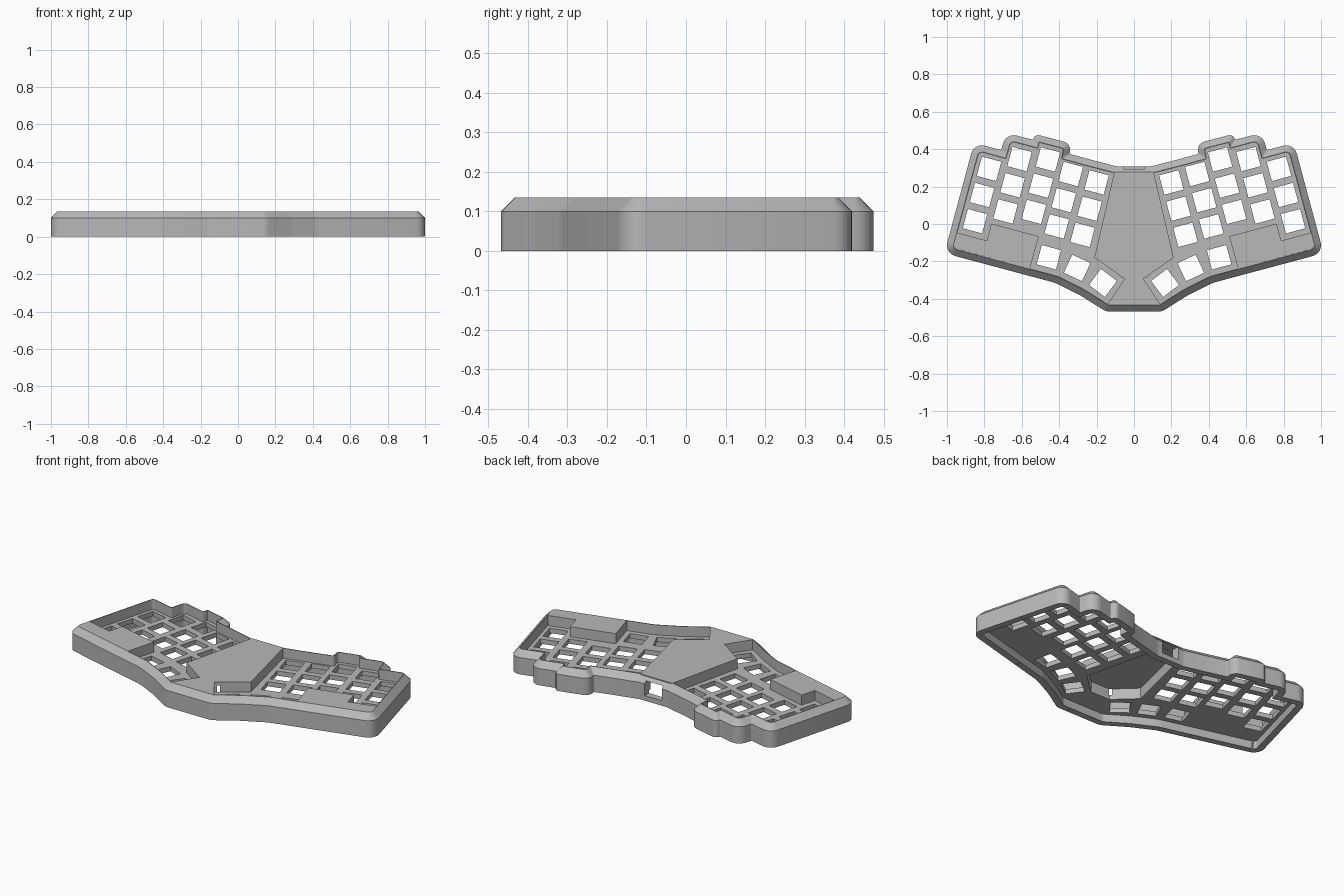
import bpy, bmesh, math
from mathutils import Vector, Matrix

cube = bpy.data.objects.get("Cube")
if cube:
    bpy.data.objects.remove(cube, do_unlink=True)

grey = bpy.data.materials.new("plain grey")
grey.use_nodes = True
COLOR = (0.48, 0.48, 0.48, 1)
grey.diffuse_color = COLOR
grey.node_tree.nodes["Principled BSDF"].inputs["Base Color"].default_value = COLOR

TILT = math.radians(15)
OUT = Vector((math.cos(TILT), math.sin(TILT)))    # along a key row, outward
UP = Vector((-math.sin(TILT), math.cos(TILT)))    # along a key column, backward
PITCH, KEY = 0.145, 0.107
TOP, EDGE, PLATE_TOP, PLATE_LOW = 0.135, 0.1, 0.075, 0.047
WALL = 0.039


def mirrored(half):
    """Close a right-hand outline, given front to back, with its mirror image."""
    return half + [(-p[0], *p[1:]) for p in reversed(half)]


def ring(corners, inset=0.0, seg=6):
    """Round each (x, y, radius) corner, after moving every side inward."""
    pts, n = [], len(corners)
    for i, (x, y, r) in enumerate(corners):
        p = Vector((x, y))
        d1 = (p - Vector(corners[i - 1][:2])).normalized()
        d2 = (Vector(corners[(i + 1) % n][:2]) - p).normalized()
        n1, n2 = Vector((-d1.y, d1.x)), Vector((-d2.y, d2.x))
        miter = (n1 + n2) / (1 + n1.dot(n2))
        turn = math.atan2(d1.x * d2.y - d1.y * d2.x, d1.dot(d2))
        side = 1 if turn > 0 else -1
        p = p + miter * inset
        if r == 0:
            pts.append(p)
            continue
        if side > 0:
            r = max(r - inset, 0.003)
        center = p + miter * side * r
        for k in range(seg + 1):
            pts.append(center - side * r * (Matrix.Rotation(turn * k / seg, 2) @ n1))
    return pts


def finish(bm, name):
    bmesh.ops.recalc_face_normals(bm, faces=bm.faces)
    mesh = bpy.data.meshes.new(name)
    bm.to_mesh(mesh)
    bm.free()
    mesh.materials.append(grey)
    obj = bpy.data.objects.new(name, mesh)
    bpy.context.collection.objects.link(obj)
    return obj


def add_prism(bm, pts, low, high):
    face = bm.faces.new([bm.verts.new((p[0], p[1], low)) for p in pts])
    new = bmesh.ops.extrude_face_region(bm, geom=[face])["geom"]
    bmesh.ops.translate(bm, vec=(0, 0, high - low),
                        verts=[v for v in new if isinstance(v, bmesh.types.BMVert)])


def prisms(name, outlines, low, high):
    bm = bmesh.new()
    for pts in outlines:
        add_prism(bm, pts, low, high)
    return finish(bm, name)


def select(obj):
    bpy.ops.object.select_all(action='DESELECT')
    obj.select_set(True)
    bpy.context.view_layer.objects.active = obj


def cut(obj, *cutters):
    select(obj)
    for cutter in cutters:
        cutter.hide_render = True
        mod = obj.modifiers.new("cut", 'BOOLEAN')
        mod.operation, mod.solver, mod.object = 'DIFFERENCE', 'EXACT', cutter
        bpy.ops.object.modifier_apply(modifier=mod.name)


# Outline of the case: front edge, outer corner, three finger humps, back
outline = mirrored([
    (0.15, -0.468, 0.07), (0.285, -0.383, 0.15), (0.42, -0.315, 0.2),
    (1.0136, -0.156, 0.06), (0.855, 0.434, 0.06), (0.71, 0.395, 0.006),
    (0.685, 0.488, 0.06), (0.54, 0.45, 0.006), (0.531, 0.481, 0.028),
    (0.335, 0.43, 0.045), (0.345, 0.375, 0.006), (0.22, 0.341, 0.06),
    (0.09, 0.308, 0.1)])

# Chamfered rim, lofted as a closed loop of rings
bm = bmesh.new()
levels = [(0, 0), (0, EDGE), (0.035, TOP), (WALL, TOP), (WALL, 0)]
loops = [[bm.verts.new((p.x, p.y, z)) for p in ring(outline, inset)]
         for inset, z in levels]
for a, b in zip(loops, loops[1:] + loops[:1]):
    for i in range(len(a)):
        j = (i + 1) % len(a)
        bm.faces.new((a[i], a[j], b[j], b[i]))
rim = finish(bm, "case_rim")

# Key plate
plate = prisms("key_plate", [ring(outline, WALL - 0.002)], PLATE_LOW, PLATE_TOP)

# Raised centre block and outer corner blocks
centre = mirrored([(0.143, -0.431, 0), (0.05, -0.293, 0),
                   (0.212, -0.18, 0), (0.105, 0.278, 0)])
block = prisms("centre_block", [ring(centre)], PLATE_LOW, TOP)
corner = [(0.557, -0.238, 0), (0.966, -0.128, 0.022), (0.947, -0.046, 0),
          (0.787, -0.089, 0), (0.763, 0.002, 0), (0.509, -0.066, 0)]
left_block = prisms("left_corner_block", [ring(corner)], PLATE_LOW + 0.004, TOP)
right_block = prisms("right_corner_block",
                     [[(-p.x, p.y) for p in reversed(ring(corner))]],
                     PLATE_LOW + 0.004, TOP)

# Square key openings: five staggered columns and a fan of three thumb keys
keys = []
for x, y in [(0.2, 0.222), (0.338, 0.267), (0.46, 0.345), (0.612, 0.347), (0.775, 0.295)]:
    keys += [(Vector((x, y)) - UP * PITCH * row, TILT) for row in range(3)]
keys += [(Vector(c), math.radians(a)) for c, a in
         [((0.455, -0.178), 15), ((0.304, -0.235), 25), ((0.166, -0.315), 37)]]
squares = []
for c, angle in keys:
    rot = Matrix.Rotation(angle, 2)
    square = [c + rot @ Vector((sx, sy)) * KEY / 2
              for sx, sy in [(-1, -1), (1, -1), (1, 1), (-1, 1)]]
    squares += [square, [(-p.x, p.y) for p in reversed(square)]]
key_cutter = prisms("key_cutter", squares, 0.01, 0.1)

# Hollow under the centre block, and the cable port in the back wall
hollow = prisms("hollow_cutter", [ring(mirrored([
    (0.065, -0.285, 0), (0.188, -0.17, 0), (0.088, 0.255, 0)]))], 0.01, 0.112)
port = prisms("port_cutter", [ring(mirrored([(0.057, 0.24, 0), (0.057, 0.36, 0)]))],
              0.03, 0.113)

# Small screw holes under the rim
dots = []
for x, y in [(0.08, -0.448), (0.6, -0.246), (0.95, -0.136), (0.91, 0.15), (0.82, 0.4)]:
    for s in (1, -1):
        dots.append([(s * x + 0.007 * math.cos(k * math.pi / 4),
                      y + 0.007 * math.sin(k * math.pi / 4)) for k in range(8)])
screws = prisms("screw_cutter", dots, -0.02, 0.04)

cut(plate, key_cutter, hollow, port)
cut(block, hollow, port)
cut(rim, port, screws)
for cutter in (key_cutter, hollow, port, screws):
    bpy.data.objects.remove(cutter, do_unlink=True)

for obj in (rim, plate, block, left_block, right_block):
    select(obj)
    bpy.ops.object.shade_smooth_by_angle(angle=math.radians(25))
